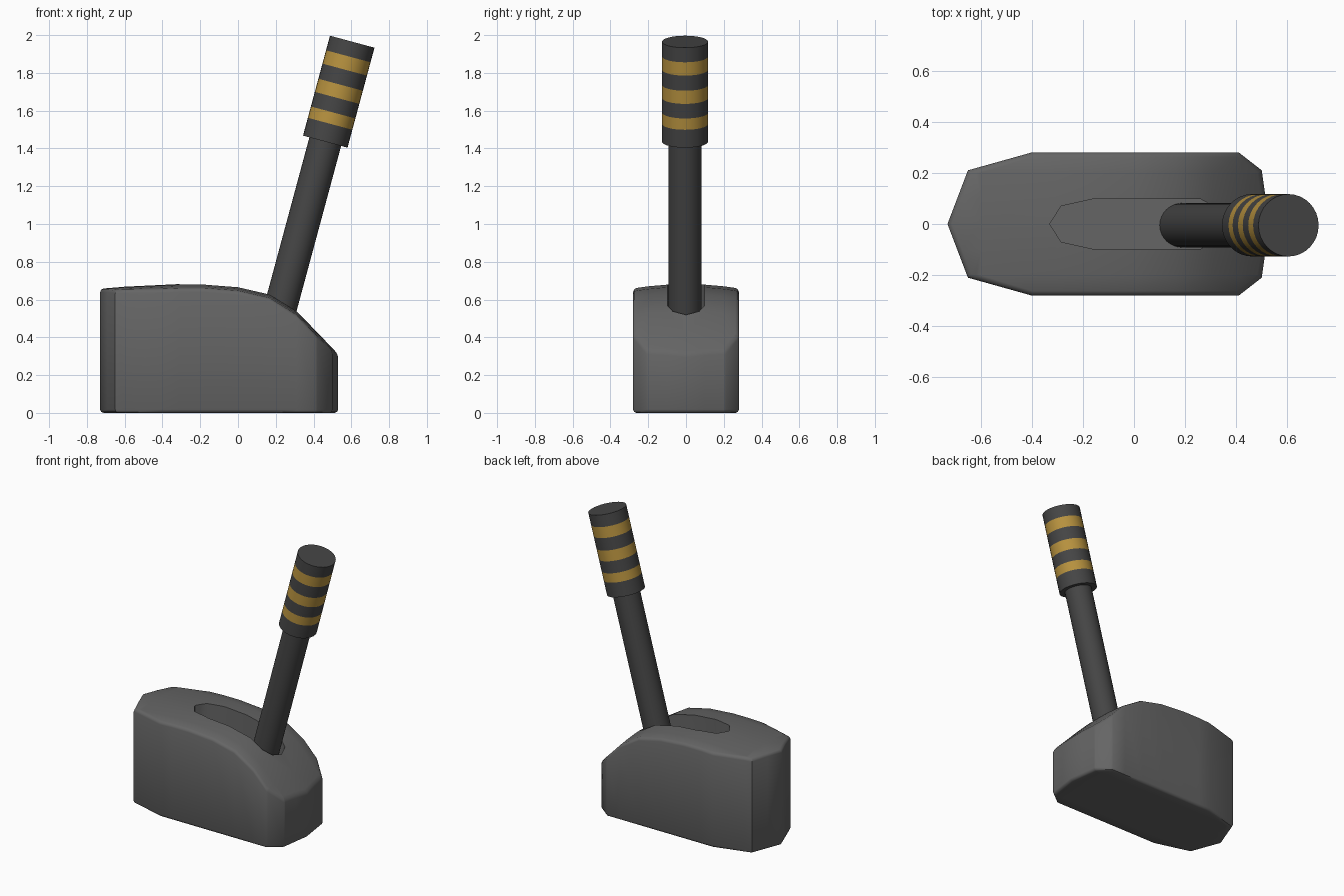
import bpy, bmesh, math
from mathutils import Matrix, Vector

if "Cube" in bpy.data.objects:
    bpy.data.objects.remove(bpy.data.objects["Cube"])


def material(name, color):
    m = bpy.data.materials.new(name)
    m.diffuse_color = (*color, 1)
    m.use_nodes = True
    m.node_tree.nodes["Principled BSDF"].inputs["Base Color"].default_value = m.diffuse_color
    return m


housing_grey = material("housing_grey", (0.13, 0.13, 0.13))
dark_grey = material("dark_grey", (0.06, 0.06, 0.06))
gold = material("gold", (0.48, 0.29, 0.05))


def add_object(name, bm, mats):
    bmesh.ops.recalc_face_normals(bm, faces=bm.faces)
    me = bpy.data.meshes.new(name)
    bm.to_mesh(me)
    bm.free()
    for m in mats:
        me.materials.append(m)
    ob = bpy.data.objects.new(name, me)
    bpy.context.collection.objects.link(ob)
    return ob


def activate(ob):
    bpy.ops.object.select_all(action='DESELECT')
    ob.select_set(True)
    bpy.context.view_layer.objects.active = ob


def smooth(ob, degrees):
    activate(ob)
    bpy.ops.object.shade_smooth_by_angle(angle=math.radians(degrees))


def prism(half, z0, z1):
    """Prism from a half outline (y >= 0, left tip to right tip), mirrored in y."""
    outline = half + [(x, -y) for x, y in reversed(half) if y > 0]
    bm = bmesh.new()
    face = bm.faces.new([bm.verts.new((x, y, z0)) for x, y in outline])
    new = bmesh.ops.extrude_face_region(bm, geom=[face])["geom"]
    for v in new:
        if isinstance(v, bmesh.types.BMVert):
            v.co.z = z1
    bmesh.ops.recalc_face_normals(bm, faces=bm.faces)
    return bm


# Housing: faceted plan with bevelled rims and a crowned, sloping top
TOP = [(-0.73, 0.657), (-0.6, 0.668), (-0.31, 0.682), (-0.18, 0.682), (0.0, 0.668),
       (0.165, 0.63), (0.31, 0.54), (0.42, 0.425), (0.53, 0.312)]


def top_height(x, y):
    x = min(max(x, TOP[0][0]), TOP[-1][0])
    for (xa, za), (xb, zb) in zip(TOP, TOP[1:]):
        if x <= xb:
            return za + (zb - za) * (x - xa) / (xb - xa) - 0.3 * y * y


H = 0.7
bm = prism([(-0.73, 0), (-0.65, 0.21), (-0.4, 0.28), (0.41, 0.28),
            (0.5, 0.21), (0.53, 0)], 0, H)
rims = [e for e in bm.edges if abs(e.verts[0].co.z - e.verts[1].co.z) < 1e-5]
bmesh.ops.bevel(bm, geom=rims, offset=0.018, segments=2, profile=0.5, affect='EDGES')
cuts = [((x, 0, 0), (1, 0, 0)) for x, _ in TOP[1:-1]]
cuts += [((0, y, 0), (0, 1, 0)) for y in (-0.2, -0.1, 0, 0.1, 0.2)]
for co, no in cuts:
    bmesh.ops.bisect_plane(bm, geom=bm.verts[:] + bm.edges[:] + bm.faces[:],
                           plane_co=co, plane_no=no, dist=1e-5)
for v in bm.verts:
    if v.co.z > H / 2:
        v.co.z += top_height(v.co.x, v.co.y) - H
bmesh.ops.triangulate(bm, faces=[f for f in bm.faces if f.normal.z > 0.2])
housing = add_object("housing", bm, [housing_grey])

# Lever slot cut into the top
slot = add_object("slot_cutter", prism([(-0.33, 0), (-0.285, 0.07), (-0.16, 0.098),
                                        (0.26, 0.098), (0.31, 0.07), (0.33, 0)],
                                       0.43, 0.9), [housing_grey])
slot.hide_render = True
mod = housing.modifiers.new("slot", 'BOOLEAN')
mod.operation = 'DIFFERENCE'
mod.solver = 'EXACT'
mod.object = slot
activate(housing)
bpy.ops.object.modifier_apply(modifier=mod.name)
bpy.data.objects.remove(slot)
smooth(housing, 45)

# Tilted lever: parts share one axis starting at the grip's lower end
AXIS = Matrix.Translation((0.462, -0.005, 1.436)) @ Matrix.Rotation(math.radians(15.1), 4, 'Y')


def cylinder_stack(name, radius, levels, mats, sides=32):
    """Capped cylinder split at the given levels; odd bands use the second material."""
    bm = bmesh.new()
    rings = [[bm.verts.new(AXIS @ Vector((radius * math.cos(a), radius * math.sin(a), h)))
              for a in (2 * math.pi * i / sides for i in range(sides))] for h in levels]
    for band, (lo, hi) in enumerate(zip(rings, rings[1:])):
        for i in range(sides):
            j = (i + 1) % sides
            f = bm.faces.new((lo[i], lo[j], hi[j], hi[i]))
            f.material_index = band % 2
    bm.faces.new(rings[0][::-1])
    bm.faces.new(rings[-1])
    smooth(add_object(name, bm, mats), 40)


cylinder_stack("lever_rod", 0.087, [-1.08, 0.02], [dark_grey])
cylinder_stack("lever_grip", 0.122,
               [0, 0.098, 0.16, 0.24, 0.312, 0.395, 0.468, 0.548], [dark_grey, gold])
